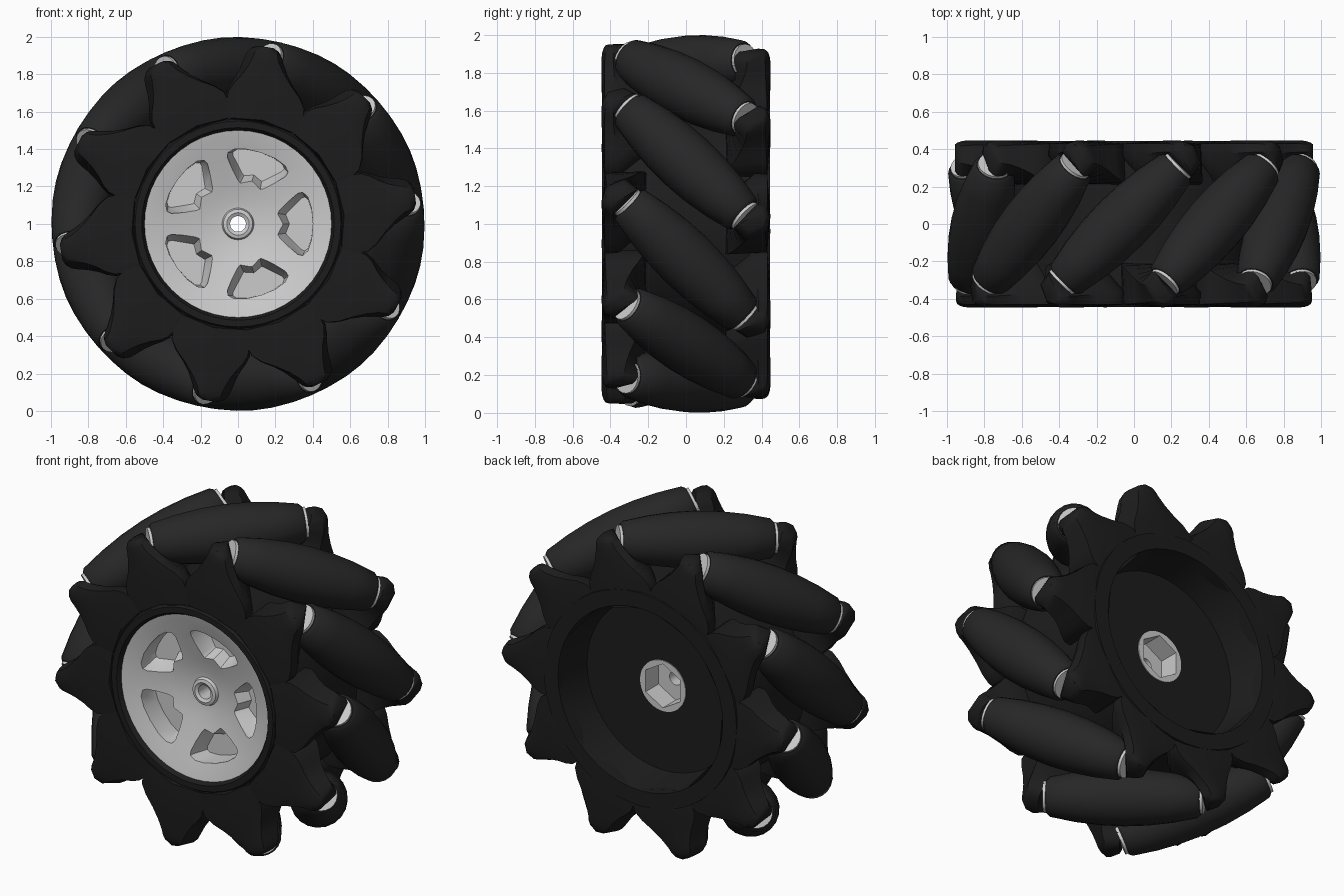
import bpy, bmesh
from math import sin, cos, pi, radians, sqrt
from mathutils import Matrix, Vector

if "Cube" in bpy.data.objects:
    bpy.data.objects.remove(bpy.data.objects["Cube"])

CENTER = Vector((0, 0, 1))
COUNT, START = 10, -13          # rollers and angle of the first one
AXIS_R = 0.838                  # distance of roller axes from the wheel axis


def material(name, v):
    m = bpy.data.materials.new(name)
    m.diffuse_color = (v, v, v, 1)
    m.use_nodes = True
    m.node_tree.nodes["Principled BSDF"].inputs["Base Color"].default_value = m.diffuse_color
    return m


BLACK = material("black_plastic", 0.012)
RUBBER = material("rubber", 0.02)
WHITE = material("washer_white", 0.8)


def smooth(me, angle=30):
    me.shade_smooth()
    me.set_sharp_from_angle(angle=radians(angle))


def finish(bm, name, mat=None, angle=30):
    bmesh.ops.recalc_face_normals(bm, faces=bm.faces)
    me = bpy.data.meshes.new(name)
    bm.to_mesh(me)
    bm.free()
    smooth(me, angle)
    if mat:
        me.materials.append(mat)
    return me


def add(name, me, matrix=Matrix()):
    ob = bpy.data.objects.new(name, me)
    ob.matrix_world = matrix
    bpy.context.collection.objects.link(ob)
    return ob


def bridge(bm, rings, closed=False):
    """Skin a list of rings with quads, capped unless closed."""
    vs = [[bm.verts.new(p) for p in ring] for ring in rings]
    n = len(vs[0])
    for a, b in list(zip(vs, vs[1:])) + ([(vs[-1], vs[0])] if closed else []):
        for i in range(n):
            j = (i + 1) % n
            bm.faces.new((a[i], a[j], b[j], b[i]))
    if not closed:
        bm.faces.new(vs[0])
        bm.faces.new(vs[-1])


def lathe(profile, n, closed):
    """Revolve (radius, height) points around local z."""
    bm = bmesh.new()
    bridge(bm, [[(r * cos(2 * pi * i / n), r * sin(2 * pi * i / n), h)
                 for i in range(n)] for r, h in profile], closed)
    return bm


# local z -> world y, wheel centre at z = 1
WHEEL = Matrix.Translation(CENTER) @ Matrix(((1, 0, 0, 0), (0, 0, 1, 0), (0, -1, 0, 0), (0, 0, 0, 1)))

# dark hub drum with the open cup at the back
drum = [(.155, .22), (.155, -.1), (.5, -.1), (.5, -.42), (.515, -.445), (.55, -.445),
        (.56, -.43), (.62, -.425), (.66, -.39), (.66, .4), (.655, .445), (.56, .445), (.52, .22)]
add("hub_drum", finish(lathe(drum, 48, True), "hub_drum", BLACK), WHEEL)

# grey dished disc with boss, bore and rear bushing
disc = [(.042, -.325), (.06, -.335), (.078, -.33), (.085, -.312), (.12, -.315), (.2, -.335),
        (.35, -.375), (.46, -.41), (.5, -.42), (.5, -.1), (.155, -.1), (.155, .225), (.042, .225)]
wheel_disc = add("wheel_disc", finish(lathe(disc, 48, True), "wheel_disc"), WHEEL)


# cutters: five drafted spoke windows and the hex socket
def window(half, turn, y):
    pts = half + [(r, -a) for r, a in reversed(half[1:-1])]
    return [(r * cos(radians(a + turn)), y, 1 + r * sin(radians(a + turn))) for r, a in pts]


bm = bmesh.new()
top = [(.4, 0), (.402, 12), (.4, 21), (.385, 26), (.36, 27), (.225, 19), (.21, 16), (.235, 0)]
low = [(.4, 0), (.4, 11), (.397, 19), (.385, 22), (.365, 22), (.27, 13), (.26, 11), (.275, 0)]
for k in range(5):
    bridge(bm, [window(top, 72 * k, -.5), window(top, 72 * k, -.36), window(low, 72 * k, -.26)])
bridge(bm, [[(.135 * sin(pi * i / 3), y, 1 + .135 * cos(pi * i / 3)) for i in range(6)]
            for y in (.1, .3)])
cutter = add("disc_cutter", finish(bm, "disc_cutter"))
cutter.hide_render = True
mod = wheel_disc.modifiers.new("cut", 'BOOLEAN')
mod.operation, mod.object, mod.solver = 'DIFFERENCE', cutter, 'EXACT'
bpy.context.view_layer.update()
cut = bpy.data.meshes.new_from_object(wheel_disc.evaluated_get(bpy.context.evaluated_depsgraph_get()))
wheel_disc.modifiers.clear()
wheel_disc.data = cut
smooth(cut)
bpy.data.objects.remove(cutter)

# barrel roller whose envelope follows the wheel circle
HALF = 0.432


def barrel(s):
    return 1.0 - sqrt(AXIS_R ** 2 + s * s / 2)


steps = [HALF * .96 * (i / 3 - 1) for i in range(7)]
profile = [(.095, -HALF)] + [(barrel(s), s) for s in steps] + [(.095, HALF)]
roller_mesh = finish(lathe(profile, 20, False), "roller", RUBBER, 35)

# washers at both roller ends
bm = bmesh.new()
for e in (-1, 1):
    bridge(bm, [[(.09 * cos(pi * i / 10), .09 * sin(pi * i / 10), e * z) for i in range(20)]
                for z in (.425, .448)])
washer_mesh = finish(bm, "washers", WHITE)

# flared tooth: corner positions (tangential, y) at the root and at the tip
ROOT = [(-.01, -.36), (.17, -.21), (.58, -.21), (.57, -.43), (.28, -.445), (-.01, -.43)]
TIP = [(.245, -.385), (.385, -.245), (.45, -.32), (.405, -.42), (.33, -.447), (.27, -.43)]
# (radius, blend to root, tip shrink)
SLICES = [(.57, 1, 1), (.66, 1, 1), (.71, .9, 1), (.75, .68, 1), (.79, .4, 1), (.84, .17, 1),
          (.89, .02, 1), (.92, 0, .9), (.945, 0, .68), (.958, 0, .4)]


def tooth_slices(phi, side):
    mid = [sum(p[i] for p in TIP) / len(TIP) for i in (0, 1)]
    rings = []
    for r, w, shrink in SLICES:
        ring = []
        for a, b in zip(ROOT, TIP):
            b = (mid[0] + (b[0] - mid[0]) * shrink, mid[1] + (b[1] - mid[1]) * (shrink + 1) / 2)
            t, y = (a[i] * w + b[i] * (1 - w) for i in (0, 1))
            ang = phi + side * t / .9
            ring.append((r * cos(ang), side * y, 1 + r * sin(ang)))
        rings.append(ring)
    return rings


front, back = bmesh.new(), bmesh.new()
for k in range(COUNT):
    phi = radians(START + 360 / COUNT * k)
    N = Vector((cos(phi), 0, sin(phi)))
    T = Vector((-sin(phi), 0, cos(phi)))
    d = (T - Vector((0, 1, 0))).normalized()
    m = Matrix((N, d.cross(N), d)).transposed().to_4x4()
    m.translation = CENTER + N * AXIS_R
    add(f"roller_{k + 1}", roller_mesh, m)
    add(f"roller_washers_{k + 1}", washer_mesh, m)
    bridge(front, tooth_slices(phi, 1))
    bridge(back, tooth_slices(phi, -1))
add("front_teeth", finish(front, "front_teeth", BLACK, 40))
add("back_teeth", finish(back, "back_teeth", BLACK, 40))
